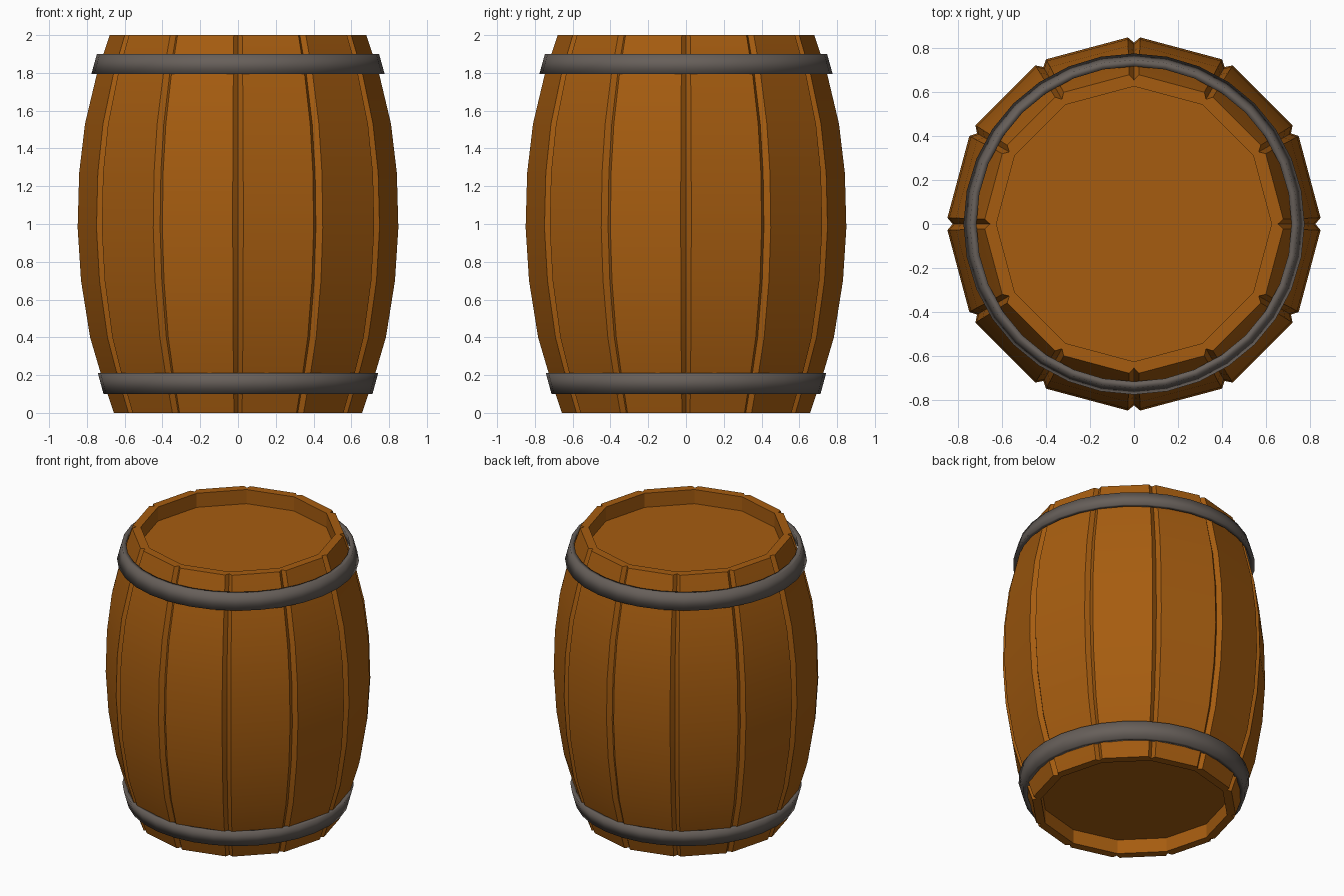
import bpy, bmesh, math

if "Cube" in bpy.data.objects:
    bpy.data.objects.remove(bpy.data.objects["Cube"])

def material(name, rgb):
    m = bpy.data.materials.new(name)
    m.diffuse_color = (*rgb, 1)
    m.use_nodes = True
    m.node_tree.nodes["Principled BSDF"].inputs["Base Color"].default_value = m.diffuse_color
    return m

wood = material("brown wood", (0.38, 0.108, 0.005))
iron = material("dark iron", (0.135, 0.115, 0.102))

def finish(name, bm, mat, angle):
    bmesh.ops.recalc_face_normals(bm, faces=bm.faces)
    me = bpy.data.meshes.new(name)
    bm.to_mesh(me)
    bm.free()
    me.materials.append(mat)
    ob = bpy.data.objects.new(name, me)
    bpy.context.collection.objects.link(ob)
    bpy.ops.object.select_all(action='DESELECT')
    ob.select_set(True)
    bpy.context.view_layer.objects.active = ob
    bpy.ops.object.shade_smooth_by_angle(angle=math.radians(angle))
    return ob

def bridge(bm, a, b):
    n = len(a)
    for i in range(n):
        j = (i + 1) % n
        bm.faces.new((a[i], a[j], b[j], b[i]))

STAVES = 12

def stave_row(bm, r, z, groove):
    """Twelve-sided ring with a V groove (depth factor) at every corner."""
    row = []
    for k in range(STAVES):
        a = 2 * math.pi * k / STAVES
        for side in (-1, 0, 1):
            t = side * 0.033 * r
            if groove:
                rad = r if side else r - 0.024
            else:
                rad = r - abs(t) * math.tan(math.pi / STAVES)
            row.append(bm.verts.new((rad * math.cos(a) - t * math.sin(a),
                                     rad * math.sin(a) + t * math.cos(a), z)))
    return row

# barrel body: bulging staves, rims and recessed lids
outer = [(0, .657), (.2, .724), (.4, .783), (.7, .831), (.98, .849),
         (1.27, .841), (1.53, .81), (1.8, .746), (2, .679)]
bm = bmesh.new()
rows = [stave_row(bm, .605, .1, False), stave_row(bm, .605, 0, False)]
rows += [stave_row(bm, r, z, True) for z, r in outer]
rows += [stave_row(bm, .626, 2, False), stave_row(bm, .626, 1.9, False)]
for a, b in zip(rows, rows[1:]):
    bridge(bm, a, b)
bm.faces.new(rows[0])
bm.faces.new(rows[-1])
finish("barrel_staves", bm, wood, 20)

# conical iron hoops with smooth shading
def hoop(name, z0, r0, z1, r1, thick=0.03, n=32):
    bm = bmesh.new()
    section = [(r0, z0), (r1, z1), (r1 - thick, z1), (r0 - thick, z0)]
    rings = [[bm.verts.new((r * math.cos(2 * math.pi * i / n),
                            r * math.sin(2 * math.pi * i / n), z))
              for i in range(n)] for r, z in section]
    for i in range(4):
        bridge(bm, rings[i], rings[(i + 1) % 4])
    finish(name, bm, iron, 120)

hoop("lower_hoop", .1, .712, .21, .742)
hoop("upper_hoop", 1.795, .776, 1.9, .747)
